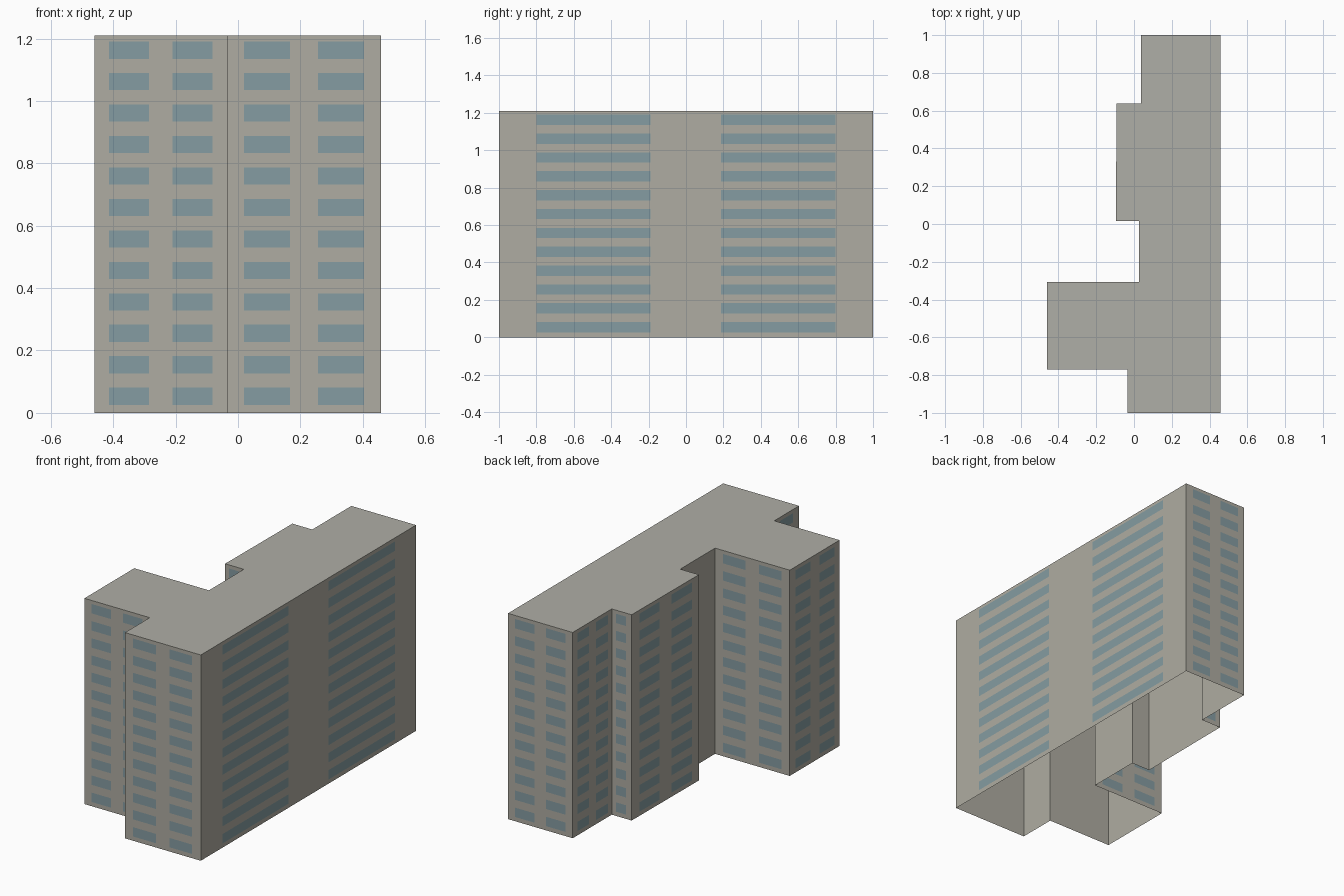
import bpy
from mathutils import Vector

if "Cube" in bpy.data.objects:
    bpy.data.objects.remove(bpy.data.objects["Cube"])

HEIGHT = 1.21
FLOORS = 12
PITCH = HEIGHT / FLOORS
SILL, HEAD = 0.026, 0.081      # window band inside each storey
LIFT = 0.002                   # window plates sit just off the wall

TWO = [(0.11, 0.41), (0.59, 0.89)]
WIDE = [(0.10, 0.405), (0.593, 0.90)]
ONE = [(0.23, 0.74)]

# footprint corners, counter-clockwise, with the window columns
# of the wall that starts at each corner
PLAN = [
    ((0.458, -1.0), WIDE),     # long right wall
    ((0.458, 1.0), TWO),       # back wall
    ((0.037, 1.0), TWO),
    ((0.037, 0.637), ONE),
    ((-0.092, 0.637), TWO),
    ((-0.096, 0.017), ONE),
    ((0.026, 0.017), []),      # recessed plain wall
    ((0.026, -0.307), TWO),
    ((-0.46, -0.307), TWO),    # end of the side wing
    ((-0.46, -0.77), TWO),
    ((-0.035, -0.77), ONE),
    ((-0.035, -1.0), TWO),     # front wall
]


def material(name, rgb):
    m = bpy.data.materials.new(name)
    m.diffuse_color = (*rgb, 1.0)
    m.use_nodes = True
    m.node_tree.nodes["Principled BSDF"].inputs["Base Color"].default_value = m.diffuse_color
    return m


def make_object(name, verts, faces, mat):
    mesh = bpy.data.meshes.new(name)
    mesh.from_pydata([tuple(v) for v in verts], [], faces)
    mesh.materials.append(mat)
    obj = bpy.data.objects.new(name, mesh)
    bpy.context.collection.objects.link(obj)
    return obj


wall_mat = material("warm grey concrete", (0.43, 0.415, 0.36))
roof_mat = material("roof grey", (0.43, 0.425, 0.385))
glass_mat = material("blue grey glass", (0.235, 0.335, 0.36))

corners = [Vector(p) for p, _ in PLAN]
n = len(corners)
low = [(p.x, p.y, 0) for p in corners]
high = [(p.x, p.y, HEIGHT) for p in corners]

# walls: open shell, no floor
make_object("walls", low + high,
            [(i, (i + 1) % n, n + (i + 1) % n, n + i) for i in range(n)], wall_mat)

# flat roof
make_object("roof", high, [tuple(range(n))], roof_mat)

# windows: thin plates in columns on every storey
verts, faces = [], []
for i, (_, columns) in enumerate(PLAN):
    a, b = corners[i], corners[(i + 1) % n]
    along = b - a
    out = Vector((along.y, -along.x)).normalized() * LIFT
    for f0, f1 in columns:
        p, q = a + along * f0 + out, a + along * f1 + out
        for floor in range(FLOORS):
            z0, z1 = floor * PITCH + SILL, floor * PITCH + HEAD
            k = len(verts)
            verts += [(p.x, p.y, z0), (q.x, q.y, z0), (q.x, q.y, z1), (p.x, p.y, z1)]
            faces.append((k, k + 1, k + 2, k + 3))
make_object("windows", verts, faces, glass_mat)
